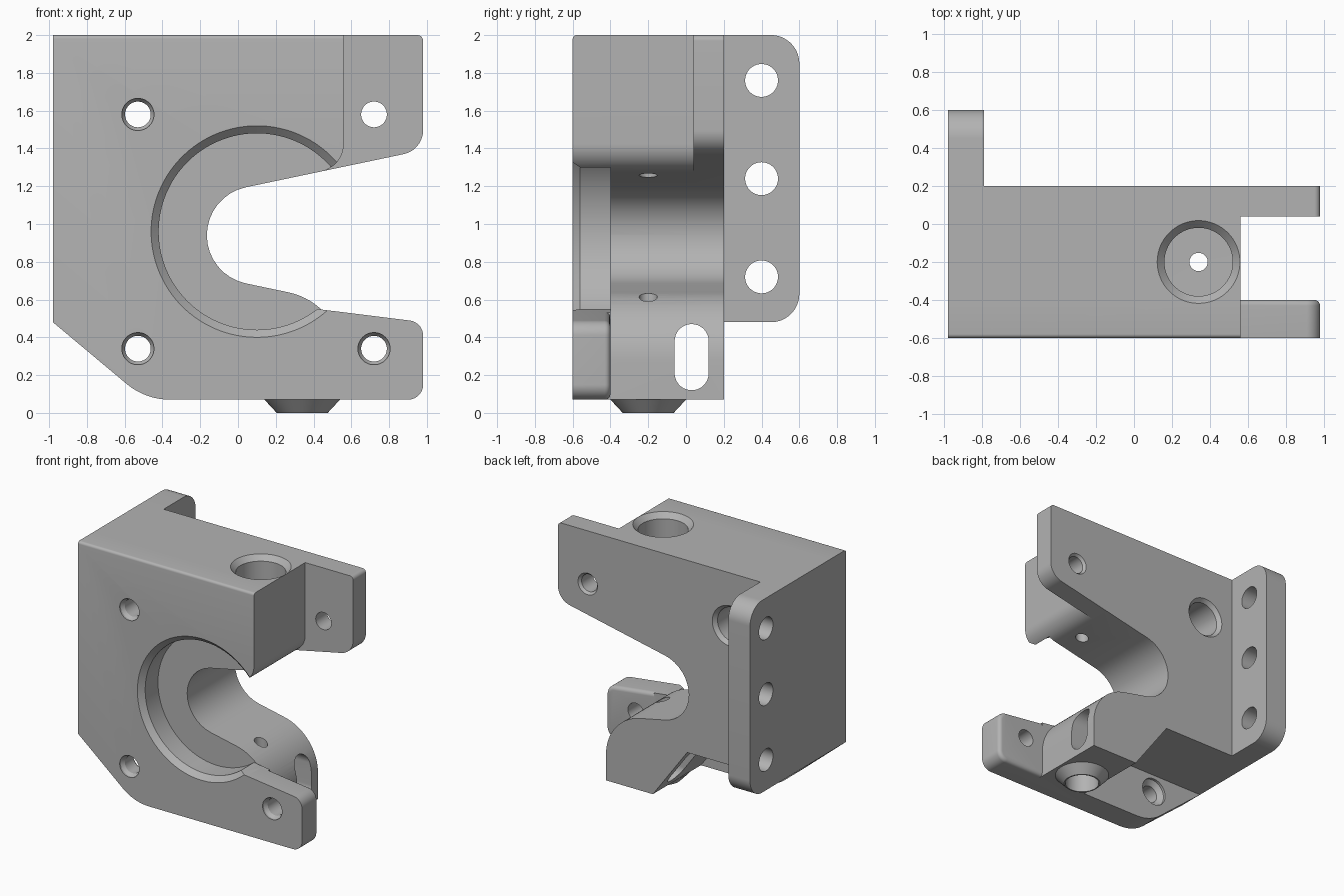
import bpy, bmesh, math
from mathutils import Vector

if "Cube" in bpy.data.objects:
    bpy.data.objects.remove(bpy.data.objects["Cube"])

grey = bpy.data.materials.new("plain grey")
grey.use_nodes = True
GREY = (0.45, 0.45, 0.45, 1)
grey.diffuse_color = GREY
grey.node_tree.nodes["Principled BSDF"].inputs["Base Color"].default_value = GREY


def finish(name, bm):
    bmesh.ops.recalc_face_normals(bm, faces=bm.faces)
    mesh = bpy.data.meshes.new(name)
    bm.to_mesh(mesh)
    bm.free()
    mesh.materials.append(grey)
    ob = bpy.data.objects.new(name, mesh)
    bpy.context.collection.objects.link(ob)
    return ob


def rounded(corners, steps=16):
    """Outline from (a, b[, radius]) corners with tangent arcs."""
    pts = []
    for i, c in enumerate(corners):
        p = Vector(c[:2])
        if len(c) == 2:
            pts.append(p)
            continue
        r = c[2]
        u = (Vector(corners[i - 1][:2]) - p).normalized()
        v = (Vector(corners[(i + 1) % len(corners)][:2]) - p).normalized()
        half = u.angle(v) / 2
        centre = p + (u + v).normalized() * r / math.sin(half)
        a = p + u * r / math.tan(half) - centre
        b = p + v * r / math.tan(half) - centre
        sweep = math.pi - 2 * half
        for k in range(steps + 1):
            t = k / steps
            pts.append(centre + (a * math.sin((1 - t) * sweep)
                                 + b * math.sin(t * sweep)) / math.sin(sweep))
    return pts


def slab(name, corners, lo, hi, axis="Y", bevel=None, width=0.03):
    """Extrude an outline along Y (outline in x, z) or X (outline in y, z)."""
    place = (lambda p, d: (p.x, d, p.y)) if axis == "Y" else (lambda p, d: (d, p.x, p.y))
    pts = rounded(corners)
    bm = bmesh.new()
    face = bm.faces.new([bm.verts.new(place(p, lo)) for p in pts])
    new = bmesh.ops.extrude_face_region(bm, geom=[face])["geom"]
    shift = Vector(place(Vector((0, 0)), hi - lo))
    bmesh.ops.translate(bm, verts=[g for g in new if isinstance(g, bmesh.types.BMVert)], vec=shift)
    if bevel:
        edges = [e for e in bm.edges if all(bevel(v.co) for v in e.verts)]
        bmesh.ops.bevel(bm, geom=edges, offset=width, segments=5, profile=0.5,
                        affect="EDGES", clamp_overlap=True)
    return finish(name, bm)


def turned(name, axis, centre, stations, n=64):
    """Round solid along an axis; stations are (position, radius)."""
    bm = bmesh.new()
    rings = []
    for d, r in stations:
        ring = []
        for k in range(n):
            a, b = (r * f(2 * math.pi * k / n) for f in (math.cos, math.sin))
            a, b = a + centre[0], b + centre[1]
            ring.append(bm.verts.new({"X": (d, a, b), "Y": (a, d, b), "Z": (a, b, d)}[axis]))
        rings.append(ring)
    for lower, upper in zip(rings, rings[1:]):
        for k in range(n):
            j = (k + 1) % n
            bm.faces.new((lower[k], lower[j], upper[j], upper[k]))
    bm.faces.new(rings[0])
    bm.faces.new(rings[-1])
    return finish(name, bm)


def combine(target, other, operation):
    other.hide_render = True
    mod = target.modifiers.new("combine", "BOOLEAN")
    mod.operation, mod.object, mod.solver = operation, other, "EXACT"
    bpy.context.view_layer.objects.active = target
    bpy.ops.object.modifier_apply(modifier=mod.name)
    bpy.data.objects.remove(other)


# Throat: two flared walls meeting in a round end
SLOPE, APEX, MID = 0.21, -1.17, 0.94


def wall(x, side):
    return (x, MID + side * SLOPE * (x - APEX))


left_top, left_low = (-0.98, 2), (-0.98, 0.48)
upper_lip = (*wall(0.56, 1), 0.15)

# Main block behind the front plate
body = slab("bracket_body", [
    left_top, left_low, (-0.15, 0.48), (0.15, 0.07), (0.56, 0.07),
    (*wall(0.56, -1), 0.37), (APEX + 0.0, MID, 0.26), upper_lip, (0.56, 2)], -0.4, 0.2)

# Front plate with the sloped lower corner
combine(body, slab("front_plate", [
    left_top, left_low, (-0.49, 0.07, 0.36), (0.56, 0.07), (0.56, 0.532),
    (0.3, 0.565), (0.1, 0.8), wall(0.1, 1), upper_lip, (0.56, 2)], -0.6, -0.4,
    bevel=lambda c: c.y < -0.59 and c.z > 1.99, width=0.02), "UNION")

# Lower front ear, rounded on its rear edge
combine(body, slab("front_ear", [
    (0.5, 0.07), (0.98, 0.07, 0.08), (0.98, 0.48, 0.08), (0.5, 0.54)], -0.6, -0.4,
    bevel=lambda c: c.y > -0.41), "UNION")

# Upper rear ear
combine(body, slab("rear_ear", [
    (0.4, 2), wall(0.4, 1), (*wall(0.98, 1), 0.13), (0.98, 2, 0.03)], 0.04, 0.2), "UNION")

# Side mounting flange
combine(body, slab("mounting_flange", [
    (0.1, 0.48), (0.6, 0.48, 0.15), (0.6, 2, 0.15), (0.1, 2)], -0.98, -0.79, axis="X"), "UNION")

# Tapered boss under the clamp
combine(body, turned("boss", "Z", (0.34, -0.2), [(0, 0.135), (0.07, 0.2), (0.1, 0.2)]), "UNION")

# Round front recess with chamfered rim
cutters = [turned("recess", "Y", (0.1, 0.96),
                  [(-0.64, 0.6), (-0.56, 0.52), (-0.4, 0.52)], 128)]

# Countersunk screw holes through the front
RIM = [(-0.62, 0.085), (-0.585, 0.085), (-0.56, 0.068)]
cutters += [
    turned("upper_screw", "Y", (-0.53, 1.58),
           RIM + [(-0.4, 0.068), (-0.399, 0.135), (0.17, 0.135), (0.2, 0.16), (0.24, 0.16)]),
    turned("lower_screw", "Y", (-0.53, 0.34),
           RIM + [(-0.45, 0.068), (-0.42, 0.11), (-0.38, 0.11)]),
    turned("ear_screw", "Y", (0.72, 0.34), RIM + [(-0.3, 0.068)]),
    turned("rear_ear_screw", "Y", (0.72, 1.58),
           [(0, 0.068), (0.18, 0.068), (0.2, 0.085), (0.24, 0.085)])]

# Flange holes
cutters += [turned("flange_hole", "X", (0.4, z), [(-1.1, 0.087), (-0.7, 0.087)])
            for z in (0.72, 1.24, 1.76)]

# Vertical bolt bore, wide at both ends
cutters += [turned("bolt_bore", "Z", (0.34, -0.2), [
    (-0.05, 0.125), (0.45, 0.125), (0.451, 0.048), (1.5, 0.048), (1.501, 0.18),
    (1.96, 0.18), (2, 0.218), (2.04, 0.218)])]

# Sideways strap slot through the lower arm
cutters += [slab("strap_slot", [
    (-0.06, 0.12, 0.0899), (0.12, 0.12, 0.0899), (0.12, 0.47, 0.0899), (-0.06, 0.47, 0.0899)],
    -0.4, 0.7, axis="X")]

for cutter in cutters:
    combine(body, cutter, "DIFFERENCE")

bpy.ops.object.select_all(action="DESELECT")
body.select_set(True)
bpy.context.view_layer.objects.active = body
bpy.ops.object.shade_smooth_by_angle(angle=math.radians(25))
